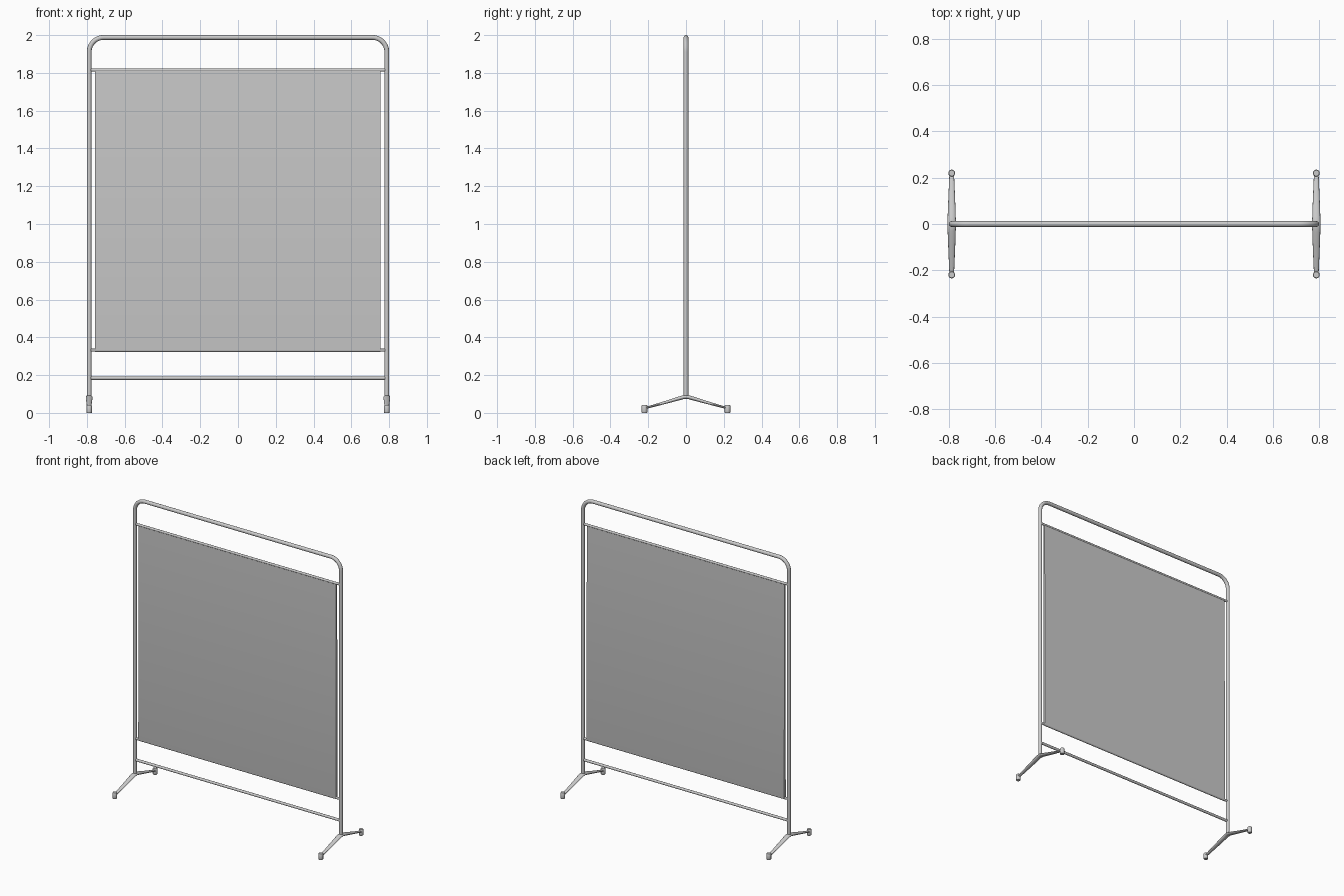
import bpy, bmesh, math
from mathutils import Vector

if "Cube" in bpy.data.objects:
    bpy.data.objects.remove(bpy.data.objects["Cube"])

PX = 0.788   # post centre
R = 0.0125   # frame tube radius


def finish(name, bm):
    bmesh.ops.recalc_face_normals(bm, faces=bm.faces)
    me = bpy.data.meshes.new(name)
    bm.to_mesh(me)
    bm.free()
    ob = bpy.data.objects.new(name, me)
    bpy.context.collection.objects.link(ob)
    bpy.ops.object.select_all(action='DESELECT')
    ob.select_set(True)
    bpy.context.view_layer.objects.active = ob
    bpy.ops.object.shade_smooth_by_angle(angle=math.radians(40))
    return ob


def loft(name, rings):
    """Skin a list of point rings and cap both ends."""
    bm = bmesh.new()
    vs = [[bm.verts.new(p) for p in ring] for ring in rings]
    n = len(vs[0])
    for a, b in zip(vs, vs[1:]):
        for i in range(n):
            j = (i + 1) % n
            bm.faces.new((a[i], a[j], b[j], b[i]))
    bm.faces.new(vs[0])
    bm.faces.new(vs[-1])
    return finish(name, bm)


def sweep(name, path, sizes, side, n=20):
    """Elliptical tube along a planar path; side is the plane's normal."""
    rings = []
    pts = [Vector(p) for p in path]
    side = Vector(side)
    for k, p in enumerate(pts):
        t = (pts[min(k + 1, len(pts) - 1)] - pts[max(k - 1, 0)]).normalized()
        up = side.cross(t).normalized()
        w, h = sizes[k]
        rings.append([p + side * w * math.cos(2 * math.pi * i / n)
                      + up * h * math.sin(2 * math.pi * i / n) for i in range(n)])
    return loft(name, rings)


# Bent tube frame
BR = 0.077
right = [(PX, 0, 0.08)]
for k in range(13):
    a = math.radians(90 * k / 12)
    right.append((PX - BR + BR * math.cos(a), 0, 2 - R - BR + BR * math.sin(a)))
path = right + [(-x, y, z) for x, y, z in reversed(right)]
sweep("frame", path, [(R, R)] * len(path), (0, 1, 0))

# Cross bars
for name, z, r in (("screen_top_bar", 1.815, 0.008),
                   ("screen_bottom_bar", 0.332, 0.008),
                   ("lower_brace", 0.184, 0.009)):
    sweep(name, [(-PX, 0, z), (PX, 0, z)], [(r, r)] * 2, (0, 1, 0), 16)

# Fabric screen: thin panel wrapping the bottom bar
prof = [(0.005, 1.818), (-0.005, 1.818)]
for k in range(9):
    a = math.pi + math.pi * k / 8
    prof.append((0.009 * math.cos(a), 0.332 + 0.009 * math.sin(a)))
loft("fabric_screen", [[(x, y, z) for y, z in prof] for x in (-0.757, 0.755)])

# Splayed feet with round pads
half = [(0.0, 0.084, 0.018, 0.010), (0.014, 0.083, 0.018, 0.010),
        (0.028, 0.079, 0.0175, 0.010), (0.05, 0.073, 0.017, 0.0095),
        (0.10, 0.058, 0.015, 0.008), (0.16, 0.041, 0.0125, 0.0065),
        (0.218, 0.025, 0.010, 0.0055)]
prof = [(-y, z, w, h) for y, z, w, h in reversed(half[1:])] + half
for label, x in (("left", -PX), ("right", PX)):
    sweep(label + "_foot", [(x, y, z) for y, z, w, h in prof],
          [(w, h) for y, z, w, h in prof], (1, 0, 0))
    for end, y in (("front", -0.22), ("back", 0.22)):
        bands = [(0.0, 0.0135), (0.003, 0.015), (0.038, 0.015), (0.042, 0.0125)]
        loft(f"{label}_{end}_pad", [
            [(x + r * math.cos(2 * math.pi * i / 20), y + r * math.sin(2 * math.pi * i / 20), z)
             for i in range(20)] for z, r in bands])
